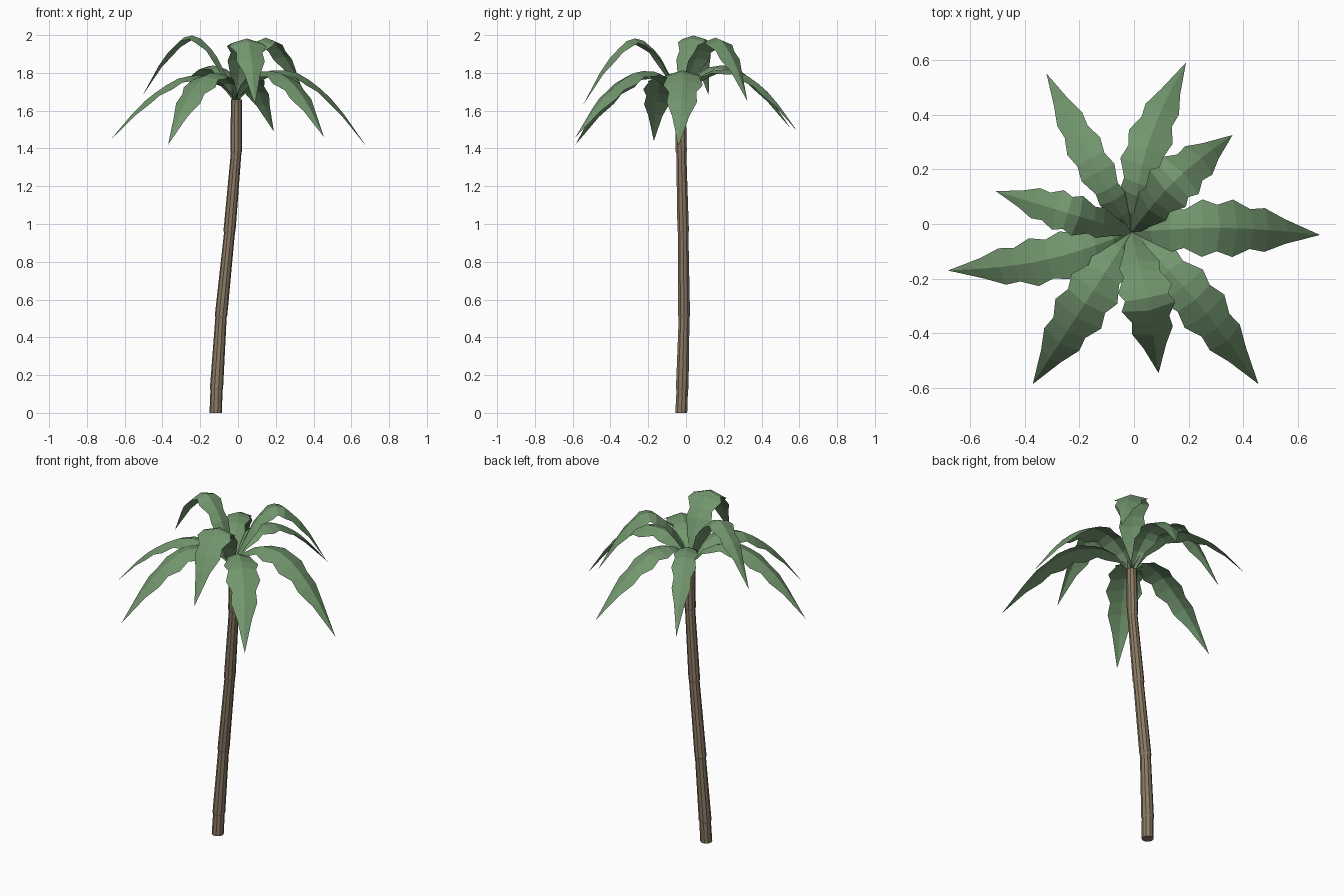
import bpy, bmesh, math
from mathutils import Vector

if "Cube" in bpy.data.objects:
    bpy.data.objects.remove(bpy.data.objects["Cube"])


def material(name, rgb):
    m = bpy.data.materials.new(name)
    m.diffuse_color = (*rgb, 1)
    m.use_nodes = True
    m.node_tree.nodes["Principled BSDF"].inputs["Base Color"].default_value = m.diffuse_color
    return m


LEAF = material("leaf green", (0.17, 0.305, 0.156))
BARK = material("bark brown", (0.26, 0.198, 0.127))


def finish(bm, name, mat):
    me = bpy.data.meshes.new(name)
    bm.to_mesh(me)
    bm.free()
    me.materials.append(mat)
    ob = bpy.data.objects.new(name, me)
    bpy.context.collection.objects.link(ob)
    return ob


def sample(points, s):
    # piecewise linear lookup
    for (a, va), (b, vb) in zip(points, points[1:]):
        if s <= b:
            return va + (vb - va) * (s - a) / (b - a)
    return points[-1][1]


# trunk: leaning stacked segments with a small lip at every joint
JOINTS = [(-0.118, -0.025, 0, 0.033), (-0.114, -0.02, 0.125, 0.032),
          (-0.09, -0.01, 0.51, 0.03), (-0.045, -0.015, 0.96, 0.029),
          (-0.01, -0.025, 1.38, 0.028), (-0.008, -0.03, 1.66, 0.029)]
SIDES = 10
bm = bmesh.new()
rows = []
for i, (x, y, z, r) in enumerate(JOINTS):
    inner = 0 < i < len(JOINTS) - 1
    for dz, rr in ([(-0.004, r), (0.004, r + 0.003)] if inner else [(0, r)]):
        rows.append([bm.verts.new((x + rr * math.cos(t), y + rr * math.sin(t), z + dz))
                     for t in (2 * math.pi * k / SIDES for k in range(SIDES))])
for a, b in zip(rows, rows[1:]):
    for k in range(SIDES):
        n = (k + 1) % SIDES
        bm.faces.new((a[k], a[n], b[n], b[k]))
bm.faces.new(rows[0][::-1])
bm.faces.new(rows[-1])
finish(bm, "trunk", BARK)

# arch heights along a frond, and its toothed half width
LOW = [(0, 1.66), (.1, 1.745), (.2, 1.79), (.3, 1.81), (.45, 1.795), (.6, 1.735),
       (.75, 1.64), (.88, 1.53), (1, 1.41)]
HIGH = [(0, 1.66), (.1, 1.78), (.22, 1.9), (.36, 1.975), (.46, 1.995), (.57, 1.98),
        (.78, 1.87), (1, 1.66)]
WIDTH = [(0, .02), (.1, .045), (.2, .08), (.27, .07), (.38, .105), (.47, .085),
         (.56, .105), (.65, .073), (.73, .08), (.83, .045)]
BASE = Vector((-0.01, -0.03, 0))


def frond(name, tip, arch, bend, scale, lift):
    tip = Vector(tip)
    flat = Vector((tip.x, tip.y, 0)) - BASE
    side = Vector((-flat.y, flat.x, 0)).normalized()
    dz = tip.z - arch[-1][1]

    def rib(s):
        p = BASE + flat * s + side * bend * math.sin(math.pi * s)
        p.z = sample(arch, s) + dz * s * s + lift * math.sin(math.pi * s)
        return p

    bm = bmesh.new()
    prev = None
    for s, w in WIDTH:
        w *= scale
        tangent = rib(s + 0.03) - rib(max(s - 0.03, 0))
        normal = tangent.cross(side).normalized()
        if normal.z < 0:
            normal.negate()
        c = rib(s)
        row = [bm.verts.new(c + side * w * k - normal * 0.3 * w * abs(k))
               for k in (-1, 0, 1)]
        if prev:
            for k in (0, 1):
                bm.faces.new((prev[k + 1], prev[k], row[k], row[k + 1]))
        prev = row
    end = bm.verts.new(tip)
    for k in (0, 1):
        bm.faces.new((prev[k + 1], prev[k], end))
    finish(bm, name, LEAF)


# six drooping outer fronds
for i, (tip, bend, scale, lift) in enumerate([
        ((0.68, -0.04, 1.41), 0.02, 1, .012), ((-0.68, -0.17, 1.44), 0.035, .85, -.025),
        ((-0.37, -0.585, 1.42), 0, .95, -.005), ((0.455, -0.585, 1.46), 0.02, .9, 0),
        ((-0.32, 0.55, 1.51), 0.005, .65, .025), ((0.19, 0.59, 1.49), 0.04, .8, .005)]):
    frond(f"outer_frond_{i + 1}", tip, LOW, bend, scale, lift)

# three tall arching inner fronds
for i, (tip, bend, scale, lift) in enumerate([
        ((0.09, -0.545, 1.63), 0.01, .95, -.005), ((0.36, 0.325, 1.65), 0.025, .9, -.005),
        ((-0.505, 0.12, 1.68), 0, .72, 0)]):
    frond(f"inner_frond_{i + 1}", tip, HIGH, bend, scale, lift)
